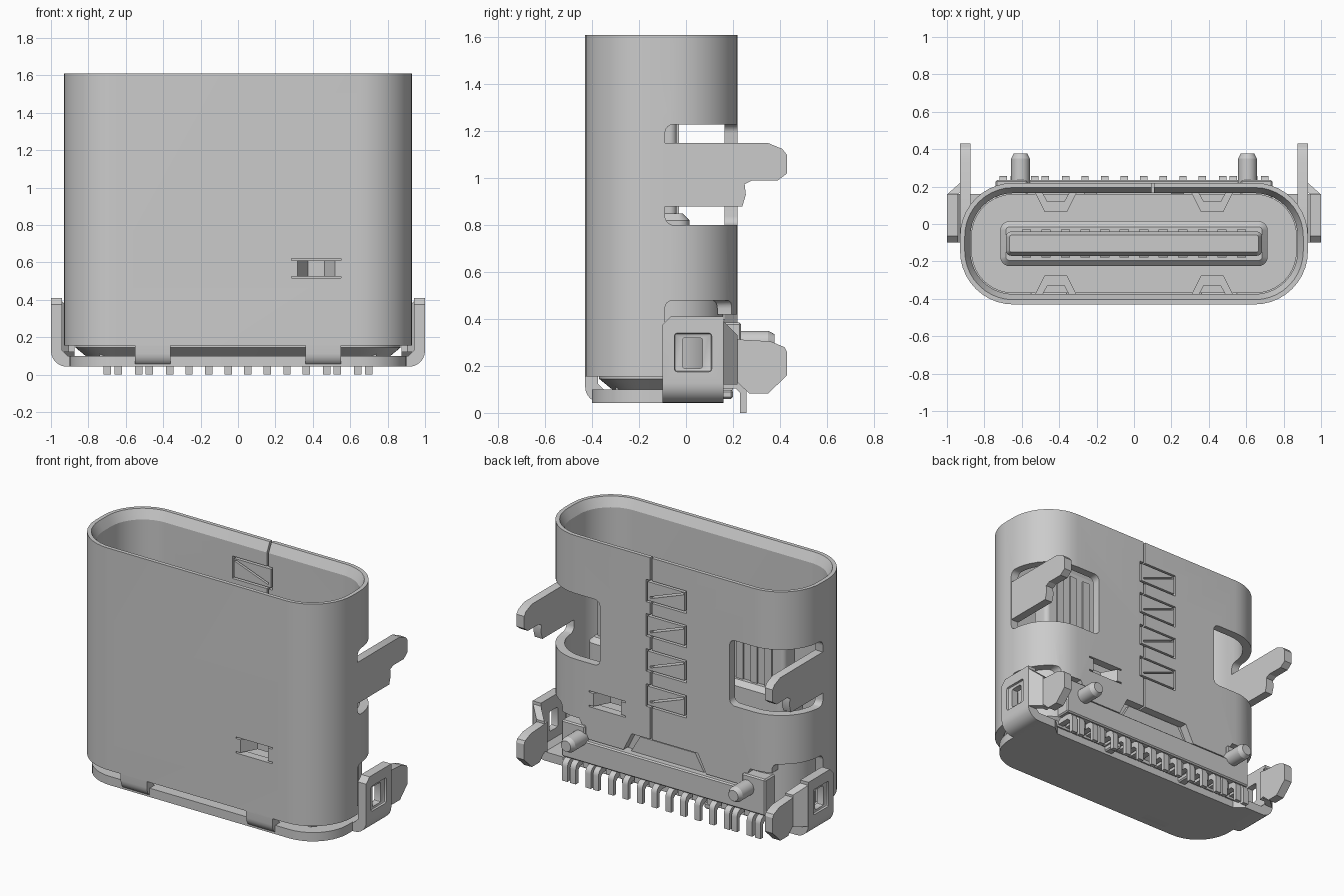
import bpy, bmesh, math
from mathutils import Vector

if "Cube" in bpy.data.objects:
    bpy.data.objects.remove(bpy.data.objects["Cube"])

CY = -0.105  # centre of the mouth in y


def finish(name, bm):
    bmesh.ops.recalc_face_normals(bm, faces=bm.faces)
    me = bpy.data.meshes.new(name)
    bm.to_mesh(me)
    bm.free()
    ob = bpy.data.objects.new(name, me)
    bpy.context.collection.objects.link(ob)
    return ob


def loft(name, rings, loop=False):
    """Skin equal-length rings; cap the ends unless the rings loop round."""
    bm = bmesh.new()
    rows = [[bm.verts.new(p) for p in r] for r in rings]
    n = len(rows[0])
    for a, b in zip(rows, rows[1:] + (rows[:1] if loop else [])):
        for i in range(n):
            j = (i + 1) % n
            bm.faces.new((a[i], a[j], b[j], b[i]))
    if not loop:
        bm.faces.new(rows[0])
        bm.faces.new(rows[-1])
    return finish(name, bm)


def prism(name, axis, pts, a, b, s=1):
    """Extrude a 2D outline along an axis; s=-1 mirrors it in x."""
    def at(p, d):
        v = {'x': (d, p[0], p[1]), 'y': (p[0], d, p[1]), 'z': (p[0], p[1], d)}[axis]
        return (v[0] * s, v[1], v[2])
    return loft(name, [[at(p, a) for p in pts], [at(p, b) for p in pts]])


def box(name, x, y, z, bevel=0, seg=4, s=1):
    bm = bmesh.new()
    bmesh.ops.create_cube(bm, size=1)
    for v in bm.verts:
        v.co = Vector([(r[0] + r[1]) / 2 + c * (r[1] - r[0]) for c, r in zip(v.co, (x, y, z))])
        v.co.x *= s
    if bevel:
        bmesh.ops.recalc_face_normals(bm, faces=bm.faces)
        bmesh.ops.bevel(bm, geom=bm.edges[:], offset=bevel, segments=seg, profile=0.5, affect='EDGES')
    return finish(name, bm)


def arc(cx, cy, r, a0, a1, n=6):
    return [(cx + r * math.cos(math.radians(a0 + (a1 - a0) * i / n)),
             cy + r * math.sin(math.radians(a0 + (a1 - a0) * i / n))) for i in range(n + 1)]


def ring(inset, z, hx=0.93, hy=0.325, r=0.285):
    """Rounded rectangle at height z."""
    hx, hy, r = hx - inset, hy - inset, max(r - inset, 0.01)
    pts = []
    for k, (sx, sy) in enumerate(((1, 1), (-1, 1), (-1, -1), (1, -1))):
        pts += arc(sx * (hx - r), CY + sy * (hy - r), r, 90 * k, 90 * k + 90, 10)
    return [(x, y, z) for x, y in pts]


def cut(ob, cutters):
    bpy.ops.object.select_all(action='DESELECT')
    for c in cutters:
        c.hide_render = True
        c.select_set(True)
    bpy.context.view_layer.objects.active = cutters[0]
    if len(cutters) > 1:
        bpy.ops.object.join()
    tool = cutters[0]
    m = ob.modifiers.new("cut", 'BOOLEAN')
    m.operation, m.object, m.solver, m.use_self = 'DIFFERENCE', tool, 'EXACT', True
    bpy.context.view_layer.objects.active = ob
    bpy.ops.object.modifier_apply(modifier=m.name)
    bpy.data.objects.remove(tool)


# Metal shell: hollow rounded tube with a chamfered mouth
shell = loft("shell", [ring(0, 0.155), ring(0, 1.61), ring(0.025, 1.61),
                       ring(0.055, 1.55), ring(0.055, 0.155)], loop=True)

# Corner windows, spring openings and the stepped lower back edge
openings = []
for s in (1, -1):
    openings.append(box("c", (0.47, 1.2), (-0.09, 0.5), (0.80, 1.23), 0.038, s=s))
    openings.append(box("c", (0.76, 1.2), (-0.09, 0.5), (0.0, 0.48), 0.035, s=s))
    for y in ((-0.5, -0.33), (0.1, 0.3)):
        openings.append(box("c", (0.285, 0.55), y, (0.515, 0.62), s=s))
openings.append(prism("c", 'y', [(-0.85, 0), (-0.85, 0.42), (-0.62, 0.42), (-0.55, 0.3), (-0.30, 0.3),
                                 (-0.24, 0.42), (0.24, 0.42), (0.30, 0.3), (0.55, 0.3), (0.62, 0.42),
                                 (0.85, 0.42), (0.85, 0)], 0.0, 0.5))
cut(shell, openings)


# Back seam with four interlocking joints, cut as thin grooves
def groove(p, q, w=0.006):
    p, q = Vector(p), Vector(q)
    d = (q - p).normalized() * w
    n = Vector((-d.y, d.x))
    return prism("c", 'y', [p - d + n, p - d - n, q + d - n, q + d + n], 0.1, 0.3)


grooves, top = [], 1.65
for z in (1.455, 1.23, 1.0, 0.77):
    b = z - 0.135
    grooves += [groove((0.1, top), (0.1, z)), groove((0.13, z), (-0.15, z)),
                groove((-0.15, z), (-0.15, b)), groove((-0.13, z - 0.02), (0.10, b + 0.03)),
                groove((0.13, b), (-0.15, b)), groove((0.13, z), (0.13, b))]
    top = b
grooves.append(groove((0.1, top), (0.1, 0.4)))
cut(shell, grooves)

# Insulating body inside the shell, chamfered underneath
loft("inner_body", [ring(0.115, 0.10), ring(0.06, 0.145), ring(0.06, 0.50)])

# Tongue with its thicker root
loft("tongue_root", [ring(0, 0.45, 0.715, 0.12, 0.05), ring(0, 0.82, 0.715, 0.12, 0.05),
                     ring(0.03, 0.85, 0.715, 0.12, 0.05)])
loft("tongue", [ring(0, 0.8, 0.685, 0.065, 0.03), ring(0, 1.36, 0.685, 0.065, 0.03),
                ring(0.02, 1.40, 0.685, 0.065, 0.03)])
for i in range(12):
    x = -0.575 + i * 1.15 / 11
    for s in (1, -1):
        y = CY + s * 0.066
        box("tongue_contact", (x - 0.025, x + 0.025), (y - 0.009, y + 0.009), (0.84, 1.33))

# Rear body block, its raised ends, centre rise and comb
box("rear_block", (-0.73, 0.73), (0.0, 0.235), (0.145, 0.29), 0.008, 1)
prism("rear_rise", 'y', [(-0.27, 0.28), (-0.20, 0.40), (0.20, 0.40), (0.27, 0.28)], 0.0, 0.19)
box("lower_body", (-0.74, 0.74), (-0.3, 0.12), (0.09, 0.16))

# Solder pins: bent strips leaving the underside of the rear block
pin_x = [0.052, 0.157, 0.262, 0.365, 0.475, 0.53, 0.64, 0.70]
pin = ([(0.10, 0.105), (0.21, 0.105), (0.23, 0.085), (0.23, 0.0), (0.257, 0.0)]
       + arc(0.212, 0.095, 0.045, 0, 90) + [(0.10, 0.14)])
for s in (1, -1):
    for x in pin_x:
        prism("solder_pin", 'x', pin, x - 0.02, x + 0.02, s)
    for x in (0.105, 0.21, 0.315, 0.42, 0.585):
        box("comb_rib", (x - 0.022, x + 0.022), (0.1, 0.20), (0.095, 0.16), s=s)

for s in (1, -1):
    box("rear_block_end", (0.57, 0.74), (0.0, 0.235), (0.145, 0.385), 0.008, 1, s)
    # Locating post with a chamfered tip
    loft("locating_post", [[(s * 0.607 + x, y, z) for x, z in arc(0, 0.3, r, 0, 345, 23)]
                           for r, y in ((0.05, 0.2), (0.05, 0.35), (0.035, 0.378))])
    # Upper mounting tab pushed out of the shell side
    prism("upper_tab", 'x', [(-0.11, 0.88), (-0.11, 1.15), (0.35, 1.15), (0.41, 1.125), (0.43, 1.10),
                             (0.43, 1.02), (0.39, 0.99), (0.28, 0.99), (0.25, 0.975), (0.255, 0.93),
                             (0.24, 0.88)], 0.873, 0.929, s)
    # Side wing folded up from the base plate, with a recessed slot
    wing = prism("side_wing", 'y', [(0.80, 0.042)] + arc(0.915, 0.127, 0.085, -90, 0)
                 + [(1.0, 0.41), (0.94, 0.41), (0.94, 0.13), (0.91, 0.10), (0.80, 0.10)], -0.10, 0.16, s)
    cut(wing, [prism("c", 'x', [(-0.2, 0.375), (-0.10, 0.375), (-0.06, 0.415), (-0.06, 0.5), (-0.2, 0.5)],
                     0.85, 1.1, s)])
    cut(wing, [box("c", (0.985, 1.1), (-0.05, 0.11), (0.175, 0.34), 0.012, 2, s)])
    cut(wing, [box("c", (0.85, 1.1), (-0.015, 0.07), (0.19, 0.32), 0.01, 2, s)])
    # Lower mounting leg, stepped inward from the wing
    loft("leg_step", [[(s * x, y, z) for x, z in ((xa, 0.12), (xa + 0.057, 0.12), (xa + 0.057, zt), (xa, zt))]
                      for xa, y, zt in ((0.942, 0.14, 0.39), (0.94, 0.16, 0.39), (0.873, 0.22, 0.33))])
    prism("lower_leg", 'x', [(0.19, 0.12), (0.22, 0.13), (0.27, 0.082), (0.35, 0.082), (0.43, 0.16),
                             (0.43, 0.26), (0.42, 0.28), (0.36, 0.305), (0.24, 0.312), (0.19, 0.32)],
          0.873, 0.93, s)
    # Folded straps joining the shell front to the base plate
    prism("front_strap", 'x', [(-0.43, 0.19)] + arc(-0.36, 0.112, 0.07, 180, 270)
          + [(-0.28, 0.042), (-0.28, 0.1), (-0.35, 0.1), (-0.375, 0.125), (-0.375, 0.19)], 0.36, 0.55, s)
    # Pressed-in retention springs, front and back
    spring = [(-0.135, 0), (-0.10, 0), (-0.045, 0.10), (0.045, 0.10), (0.10, 0), (0.135, 0),
              (0.135, 0.05), (0.11, 0.055), (0.06, 0.155), (-0.06, 0.155), (-0.11, 0.055), (-0.135, 0.05)]
    for f in (1, -1):
        prism("retention_spring", 'z', [(s * 0.418 + x, CY + f * (0.325 - d)) for x, d in spring], 0.525, 0.61)
    # Small catch on the rear edge of the plate
    box("plate_catch", (0.27, 0.33), (0.1, 0.20), (0.06, 0.098), 0.008, 1, s)

# Base plate under the body, rounded at the front
plate = (arc(-0.65, -0.15, 0.25, 270, 180, 10)[::-1] + arc(0.65, -0.15, 0.25, 270, 360, 10)
         + [(0.90, 0.16), (0.78, 0.16), (0.72, 0.11), (-0.72, 0.11), (-0.78, 0.16), (-0.90, 0.16)])
prism("base_plate", 'z', plate, 0.042, 0.10)

# Smooth curved surfaces, keep edges crisp
bpy.ops.object.select_all(action='DESELECT')
for ob in bpy.context.scene.objects:
    ob.select_set(True)
    bpy.context.view_layer.objects.active = ob
bpy.ops.object.shade_smooth_by_angle(angle=math.radians(25))
